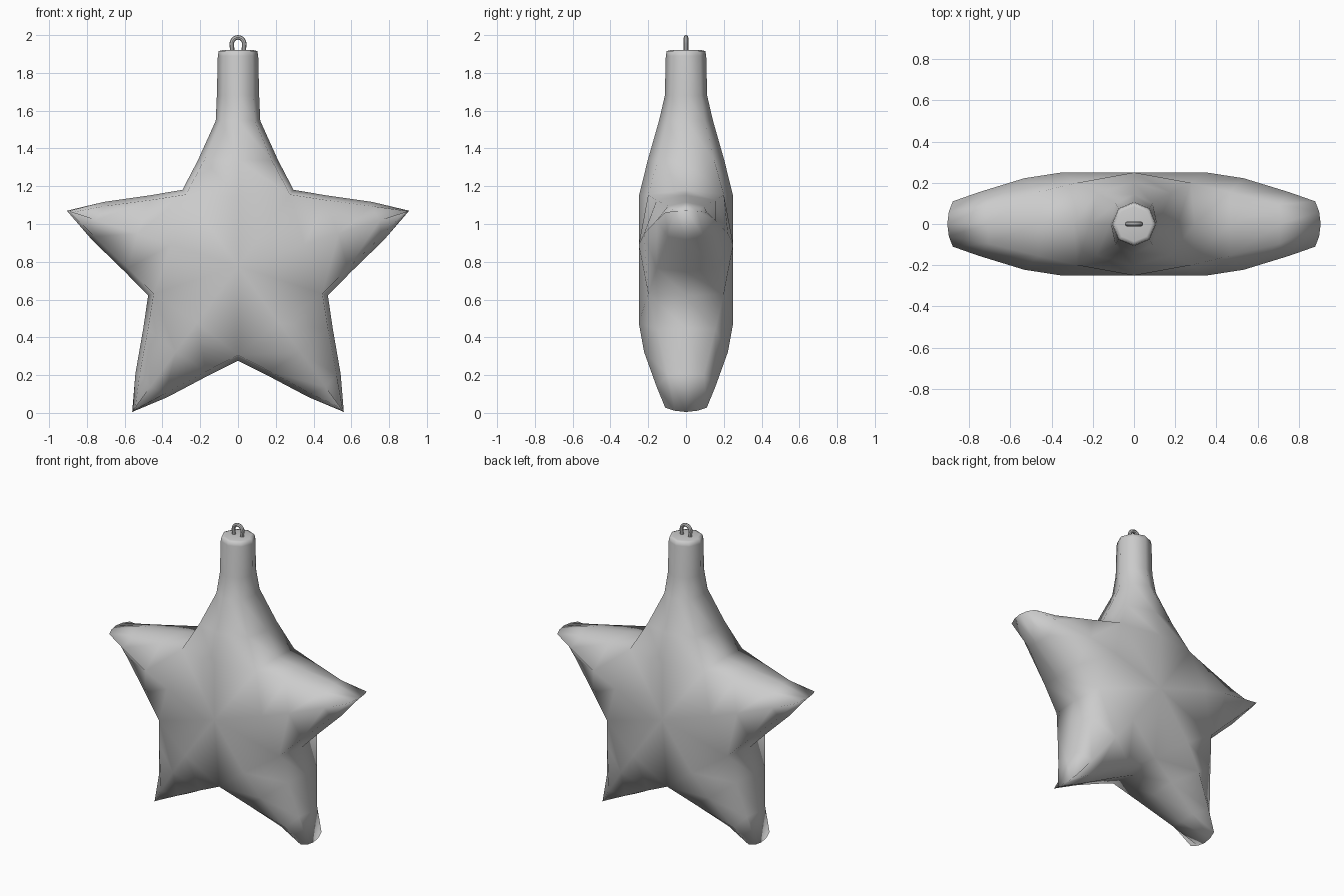
import bpy, bmesh, math

if "Cube" in bpy.data.objects:
    bpy.data.objects.remove(bpy.data.objects["Cube"])

CZ = 0.776          # star centre height
# arm sections: (distance, half width) for side, diagonal (w, y, distance) and ridge (y, distance)
BASE = dict(side=(0.294, 0.405), diag=(0.276, 0.20, 0.38), ridge=(0.25, 0.37))
ARM = [BASE,
       dict(side=(0.213, 0.56), diag=(0.19, 0.155, 0.55), ridge=(0.222, 0.56)),
       dict(side=(0.105, 0.78), diag=(0.085, 0.095, 0.77), ridge=(0.155, 0.79)),
       dict(side=(0.0, 0.953), diag=(0.0, 0.06, 0.945), ridge=(0.11, 0.925))]


def neck_ring(z, r):
    d, k = z - CZ, r * math.sqrt(0.5)
    return dict(side=(r, d), diag=(k, k, d), ridge=(r, d))


TOP = [BASE,
       dict(side=(0.213, 0.56), diag=(0.18, 0.15, 0.56), ridge=(0.203, 0.56)),
       dict(side=(0.118, 0.77), diag=(0.09, 0.10, 0.77), ridge=(0.143, 0.77)),
       neck_ring(1.68, 0.112), neck_ring(1.89, 0.107),
       neck_ring(1.915, 0.102), neck_ring(1.92, 0.085)]


def section(s):
    """Eight (across, y, along) points around an arm."""
    (w, d), (dw, dy, dd), (ry, rd) = s["side"], s["diag"], s["ridge"]
    return [(w, 0, d), (dw, -dy, dd), (0, -ry, rd), (-dw, -dy, dd),
            (-w, 0, d), (-dw, dy, dd), (0, ry, rd), (dw, dy, dd)]


# star body with the neck growing out of the top arm
bm = bmesh.new()
hub = {y: bm.verts.new((0, y, CZ)) for y in (-0.25, 0.25)}
for i in range(5):
    a = math.radians(72 * i)
    c, s = math.cos(a), math.sin(a)
    rings = [[bm.verts.new((w * c + d * s, y, CZ + d * c - w * s))
              for w, y, d in section(sec)] for sec in (ARM if i else TOP)]
    for r0, r1 in zip(rings, rings[1:]):
        for k in range(8):
            j = (k + 1) % 8
            bm.faces.new((r0[k], r0[j], r1[j], r1[k]))
    b = rings[0]
    for h, k in ((-0.25, 1), (-0.25, 2), (0.25, 5), (0.25, 6)):
        bm.faces.new((hub[h], b[k], b[k + 1]))
    if i == 0:
        bm.faces.new(rings[-1])
bmesh.ops.remove_doubles(bm, verts=bm.verts, dist=0.001)
bmesh.ops.dissolve_degenerate(bm, edges=bm.edges, dist=0.0005)
bmesh.ops.recalc_face_normals(bm, faces=bm.faces)
for f in bm.faces:
    f.smooth = True
me = bpy.data.meshes.new("star_body")
bm.to_mesh(me)
bm.free()
bpy.context.collection.objects.link(bpy.data.objects.new("star_body", me))

# hanging loop
R = 0.033
path = [(-0.03, 1.905)]
path += [(-R * math.cos(t * math.pi / 10), 1.955 + R * math.sin(t * math.pi / 10)) for t in range(11)]
path += [(0.03, 1.905)]
cu = bpy.data.curves.new("hanging_loop", "CURVE")
cu.dimensions = "3D"
cu.bevel_depth = 0.012
cu.bevel_resolution = 2
cu.use_fill_caps = True
sp = cu.splines.new("POLY")
sp.points.add(len(path) - 1)
for p, (x, z) in zip(sp.points, path):
    p.co = (x, 0, z, 1)
loop = bpy.data.objects.new("hanging_loop", cu)
bpy.context.collection.objects.link(loop)
bpy.context.view_layer.objects.active = loop
loop.select_set(True)
bpy.ops.object.convert(target="MESH")
bpy.ops.object.shade_smooth_by_angle()
